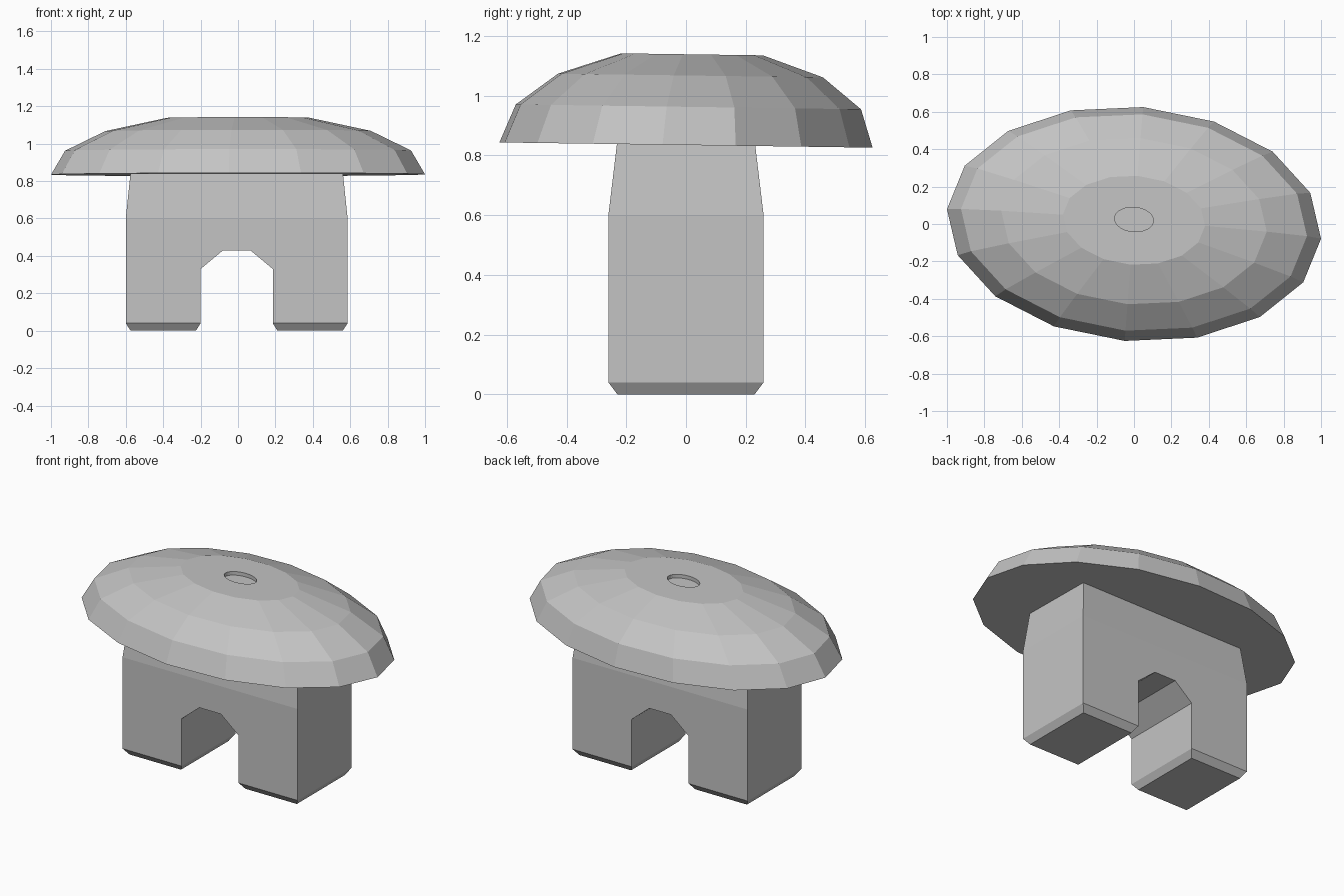
import bpy
import bmesh
from math import sin, cos, tau, radians

cube = bpy.data.objects.get("Cube")
if cube:
    bpy.data.objects.remove(cube, do_unlink=True)

grey = bpy.data.materials.new("plain_grey")
grey.use_nodes = True
COLOUR = (0.55, 0.55, 0.55, 1)
grey.diffuse_color = COLOUR
grey.node_tree.nodes["Principled BSDF"].inputs["Base Color"].default_value = COLOUR


def finish(bm, name):
    bmesh.ops.recalc_face_normals(bm, faces=bm.faces)
    mesh = bpy.data.meshes.new(name)
    bm.to_mesh(mesh)
    bm.free()
    mesh.materials.append(grey)
    obj = bpy.data.objects.new(name, mesh)
    bpy.context.collection.objects.link(obj)
    return obj


# Stem: notched front profile, pushed through in depth
HALF, CENTRE, TOP = 0.26, -0.007, 0.85
side = [(0.073, 0.43), (0.193, 0.33), (0.193, 0.04), (0.218, 0),
        (0.567, 0), (0.593, 0.04), (0.593, 0.6), (0.567, TOP)]
outline = side + [(-x, z) for x, z in reversed(side)]
bm = bmesh.new()
face = bm.faces.new([bm.verts.new((x + CENTRE, -HALF, z)) for x, z in outline])
ext = bmesh.ops.extrude_face_region(bm, geom=[face])
bmesh.ops.translate(bm, vec=(0, 2 * HALF, 0),
                    verts=[v for v in ext["geom"] if isinstance(v, bmesh.types.BMVert)])
for level in (0.04, 0.6):
    bmesh.ops.bisect_plane(bm, geom=bm.verts[:] + bm.edges[:] + bm.faces[:],
                           plane_co=(0, 0, level), plane_no=(0, 0, 1))
# Narrow the feet and the neck from front to back
for v in bm.verts:
    if v.co.z < 0.01 or v.co.z > TOP - 0.01:
        v.co.y *= 0.23 / HALF
finish(bm, "stem")

# Cap: faceted oval dome, slightly turned and leaning, with a shallow round recess
YAW, LEAN, SIDES = radians(-4.5), 0.014, 16
bm = bmesh.new()


def oval(scale, z, shift, sides):
    ring = []
    for k in range(sides):
        a = tau * k / sides
        x, y = 1.003 * scale * cos(a), 0.627 * scale * sin(a)
        px = x * cos(YAW) - y * sin(YAW)
        py = x * sin(YAW) + y * cos(YAW) + shift
        ring.append(bm.verts.new((px, py, z - LEAN * py)))
    return ring


def skin(lower, upper):
    n = len(lower)
    for k in range(n):
        j = (k + 1) % n
        bm.faces.new((lower[k], lower[j], upper[j], upper[k]))


rings = [oval(s, z, y, SIDES) for s, z, y in
         ((1, 0.835, 0), (0.925, 0.963, 0.008), (0.71, 1.068, 0.015), (0.38, 1.139, 0.02))]
for lower, upper in zip(rings, rings[1:]):
    skin(lower, upper)
bm.faces.new(rings[0])

rim = oval(0.104, 1.139, 0.024, 2 * SIDES)
floor = oval(0.104, 1.117, 0.024, 2 * SIDES)
for k in range(SIDES):
    j = (k + 1) % SIDES
    bm.faces.new((rings[-1][k], rings[-1][j], rim[2 * j], rim[2 * k + 1], rim[2 * k]))
skin(rim, floor)
bm.faces.new(floor)
finish(bm, "cap")
